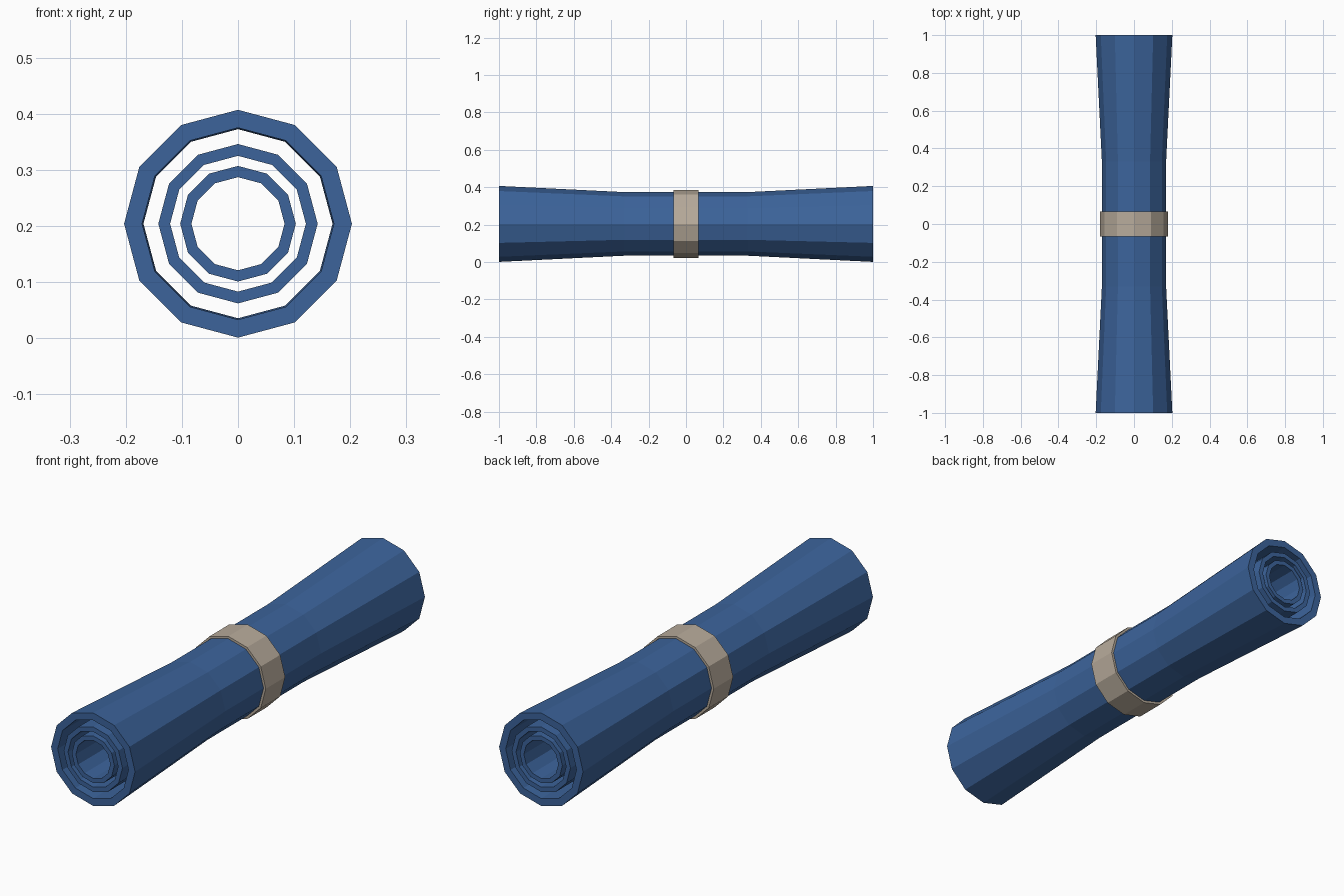
import bpy, bmesh, math

if "Cube" in bpy.data.objects:
    bpy.data.objects.remove(bpy.data.objects["Cube"])

SIDES = 12
CENTRE_Z = 0.204


def material(name, colour):
    m = bpy.data.materials.new(name)
    m.diffuse_color = (*colour, 1)
    m.use_nodes = True
    m.node_tree.nodes["Principled BSDF"].inputs["Base Color"].default_value = m.diffuse_color
    return m


def tube(name, profile, mat):
    """Sweep a closed (radius, y) profile around the long axis."""
    bm = bmesh.new()
    loops = []
    for i in range(SIDES):
        a = 2 * math.pi * i / SIDES
        loops.append([bm.verts.new((r * math.sin(a), y, CENTRE_Z + r * math.cos(a)))
                      for r, y in profile])
    n = len(profile)
    for i in range(SIDES):
        p, q = loops[i], loops[(i + 1) % SIDES]
        for j in range(n):
            k = (j + 1) % n
            bm.faces.new((p[j], p[k], q[k], q[j]))
    bmesh.ops.recalc_face_normals(bm, faces=bm.faces)
    me = bpy.data.meshes.new(name)
    bm.to_mesh(me)
    bm.free()
    me.materials.append(mat)
    ob = bpy.data.objects.new(name, me)
    bpy.context.collection.objects.link(ob)
    return ob


def ring_profile(outer, inner, half):
    return [(outer, -half), (outer, half), (inner, half), (inner, -half)]


blue = material("blue_fabric", (0.045, 0.127, 0.33))
tan = material("tan_band", (0.48, 0.41, 0.33))

# Outer layer, pinched at the waist
tube("outer_roll", [(0.203, -1), (0.170, -0.33), (0.170, 0.33), (0.203, 1),
                    (0.171, 1), (0.1685, 0.33), (0.1685, -0.33), (0.171, -1)], blue)

# Inner layers of the roll
tube("middle_roll", ring_profile(0.142, 0.121, 1), blue)
tube("inner_roll", ring_profile(0.103, 0.083, 1), blue)

# Band around the waist
tube("tie_band", ring_profile(0.181, 0.1705, 0.067), tan)
